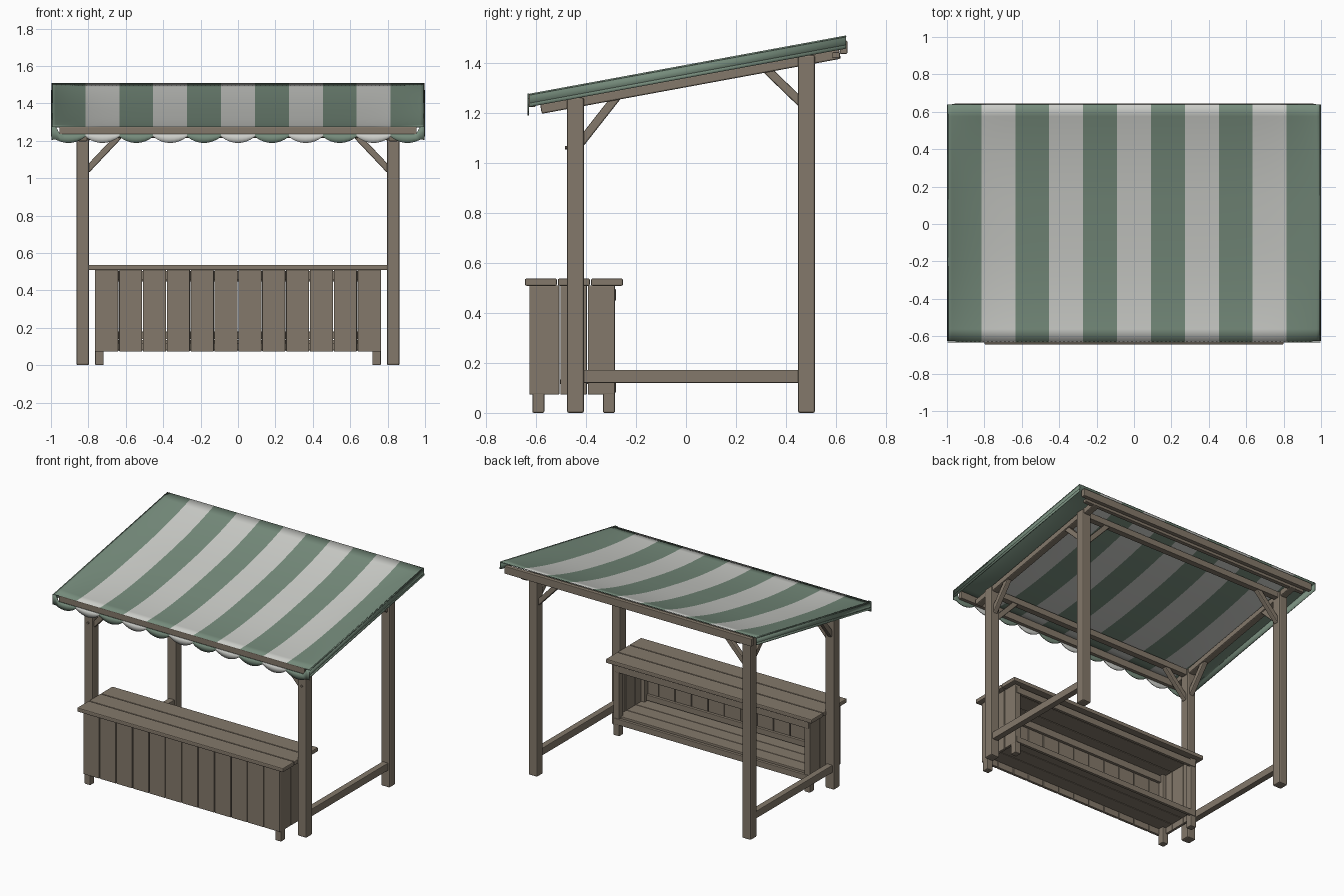
import bpy, bmesh, math
from mathutils import Vector, Matrix

if "Cube" in bpy.data.objects:
    bpy.data.objects.remove(bpy.data.objects["Cube"])


def material(name, rgb):
    m = bpy.data.materials.new(name)
    m.diffuse_color = (*rgb, 1)
    m.use_nodes = True
    m.node_tree.nodes["Principled BSDF"].inputs["Base Color"].default_value = m.diffuse_color
    return m


WOOD = material("wood", (0.23, 0.19, 0.145))
GREEN = material("green_cloth", (0.18, 0.26, 0.2))
WHITE = material("pale_cloth", (0.6, 0.61, 0.58))


def link(name, bm, mats):
    me = bpy.data.meshes.new(name)
    bm.to_mesh(me)
    bm.free()
    for m in mats:
        me.materials.append(m)
    ob = bpy.data.objects.new(name, me)
    bpy.context.collection.objects.link(ob)
    return ob


def beam(name, a, b, w, h, bevel=0.006):
    """Bar from a to b, w wide sideways and h deep, with softened edges."""
    a, b = Vector(a), Vector(b)
    d = (b - a).normalized()
    hint = Vector((0, 1, 0)) if abs(d.z) > 0.99 else Vector((0, 0, 1))
    side = hint.cross(d).normalized()
    up = d.cross(side)
    rot = Matrix((side, up, d)).transposed().to_4x4()
    mat = Matrix.Translation((a + b) / 2) @ rot @ Matrix.Diagonal((w, h, (b - a).length, 1))
    bm = bmesh.new()
    bmesh.ops.create_cube(bm, size=1, matrix=mat)
    ob = link(name, bm, [WOOD])
    mod = ob.modifiers.new("soft_edges", "BEVEL")
    mod.width = bevel
    mod.segments = 2
    return ob


def box(name, x, y, z, bevel=0.004):
    """Axis-aligned board from (min, max) ranges."""
    cy, cz = sum(y) / 2, sum(z) / 2
    return beam(name, (x[0], cy, cz), (x[1], cy, cz), y[1] - y[0], z[1] - z[0], bevel)


def cloth(name, fn, us, vs, mat_fn, thick=0.006):
    bm = bmesh.new()
    rows = [[bm.verts.new(fn(u, v)) for u in us] for v in vs]
    for j in range(len(vs) - 1):
        for i in range(len(us) - 1):
            f = bm.faces.new((rows[j][i], rows[j][i + 1], rows[j + 1][i + 1], rows[j + 1][i]))
            f.material_index = mat_fn((us[i] + us[i + 1]) / 2)
            f.smooth = True
    ob = link(name, bm, [GREEN, WHITE])
    mod = ob.modifiers.new("thickness", "SOLIDIFY")
    mod.thickness = thick
    mod.offset = 0 if name != "canopy" else -1
    return ob


SLOPE = 0.184


def roof(y):
    return 1.391 + SLOPE * y


def rafter(y):
    return 1.322 + SLOPE * y


# Posts, rafters, stretchers and braces on both sides
for s, tag in ((-1, "left"), (1, "right")):
    x = 0.83 * s
    beam(f"front_post_{tag}", (x, -0.442, 0), (x, -0.442, 1.26), 0.068, 0.068, 0.008)
    beam(f"back_post_{tag}", (x, 0.482, 0), (x, 0.482, 1.43), 0.068, 0.068, 0.008)
    beam(f"rafter_{tag}", (x, -0.58, rafter(-0.58)), (x, 0.615, rafter(0.615)), 0.05, 0.04)
    box(f"stretcher_{tag}", sorted((x - 0.022, x + 0.022)), (-0.42, 0.46), (0.12, 0.172))
    beam(f"front_side_brace_{tag}", (x, -0.425, 1.075), (x, -0.27, rafter(-0.27)), 0.035, 0.035)
    beam(f"back_side_brace_{tag}", (x, 0.465, 1.235), (x, 0.315, rafter(0.315)), 0.035, 0.035)
    for y, end in ((-0.442, "front"), (0.482, "back")):
        z = rafter(y)
        beam(f"{end}_brace_{tag}", (s * 0.81, y, z - 0.2), (s * 0.635, y, z - 0.015), 0.035, 0.035)
    # Peg on the face of the front post
    bm = bmesh.new()
    bmesh.ops.create_cone(bm, cap_ends=True, segments=10, radius1=0.007, radius2=0.007, depth=0.012,
                          matrix=Matrix.Translation((x, -0.478, 1.06)) @ Matrix.Rotation(math.pi / 2, 4, 'X'))
    link(f"peg_{tag}", bm, [WOOD])

# Cross beams and fascia boards
for y, end in ((-0.442, "front"), (0.482, "back")):
    z = rafter(y)
    box(f"{end}_cross_beam", (-0.83, 0.83), (y - 0.022, y + 0.022), (z - 0.025, z + 0.02))
box("front_fascia", (-0.955, 0.955), (-0.628, -0.602), (1.222, 1.275))
box("back_fascia", (-0.96, 0.96), (0.615, 0.645), (1.435, 1.488))
box("back_batten", (-0.92, 0.92), (0.585, 0.615), (1.418, 1.442))

# Striped canopy cloth, sagging between its edges
W = 2 / 11
US = [-1 + W * i / 8 for i in range(89)]


def stripe(x):
    return int((x + 1) / W) % 2


def canopy_pt(u, v):
    sag = 0.047 * (1 - abs(u) ** 8) * (1 - abs(v) ** 2.5)
    y = 0.007 + 0.632 * v
    return (u * 0.997, y, roof(y) - sag)


cloth("canopy", canopy_pt, US, [-1 + i / 10 for i in range(21)], stripe)

# Side flaps with a hem strip
for s, tag in ((-1, "left"), (1, "right")):
    ys = [-0.625, 0.639]
    cloth(f"side_flap_{tag}", lambda y, v: (s * 0.994, y, roof(y) - v), ys, [0, 0.052], lambda u: 0)
    cloth(f"side_hem_{tag}", lambda y, v: (s * 0.996, y, roof(y) - v), ys, [0.038, 0.053], lambda u: 0, 0.008)


# Scalloped front valance
def valance_pt(x, v):
    t = ((x + 1) / W) % 1.0
    bottom = 1.222 - 0.034 * math.sin(math.pi * t) ** 0.8 if 0.001 < t < 0.999 else 1.222
    if abs(x) > 0.999:
        bottom = 1.205
    top = 1.276 if abs(x) > 0.96 else 1.236
    return (x * 0.997, -0.631, top + (bottom - top) * v)


cloth("front_valance", valance_pt, US, [0, 0.5, 1], stripe)

# Counter top planks
for i in range(3):
    y = -0.644 + 0.132 * i
    box(f"counter_top_plank_{i + 1}", (-0.8, 0.8), (y, y + 0.128), (0.508, 0.537), 0.006)

# Counter front planks
PW = 1.53 / 12
for i in range(12):
    x = -0.765 + PW * i
    box(f"counter_front_plank_{i + 1}", (x + 0.002, x + PW - 0.002), (-0.626, -0.606), (0.073, 0.51))

# Counter ends and legs
for s, tag in ((-1, "left"), (1, "right")):
    for i, (a, b) in enumerate(((-0.624, -0.506), (-0.502, -0.396), (-0.392, -0.284))):
        box(f"counter_end_plank_{tag}_{i + 1}", sorted((s * 0.745, s * 0.765)), (a, b), (0.073, 0.51))
    for y, end in ((-0.59, "front"), (-0.308, "back")):
        beam(f"counter_{end}_leg_{tag}", (s * 0.741, y, 0), (s * 0.741, y, 0.51), 0.046, 0.048)

# Counter rails and bottom shelf
box("counter_back_top_rail", (-0.755, 0.755), (-0.302, -0.28), (0.448, 0.495))
box("counter_back_bottom_rail", (-0.755, 0.755), (-0.302, -0.28), (0.08, 0.122))
box("counter_front_top_rail", (-0.745, 0.745), (-0.607, -0.585), (0.455, 0.505))
box("counter_front_bottom_rail", (-0.745, 0.745), (-0.607, -0.585), (0.14, 0.18))
for i in range(3):
    y = -0.606 + 0.102 * i
    box(f"counter_shelf_plank_{i + 1}", (-0.745, 0.745), (y, y + 0.099), (0.115, 0.135))
